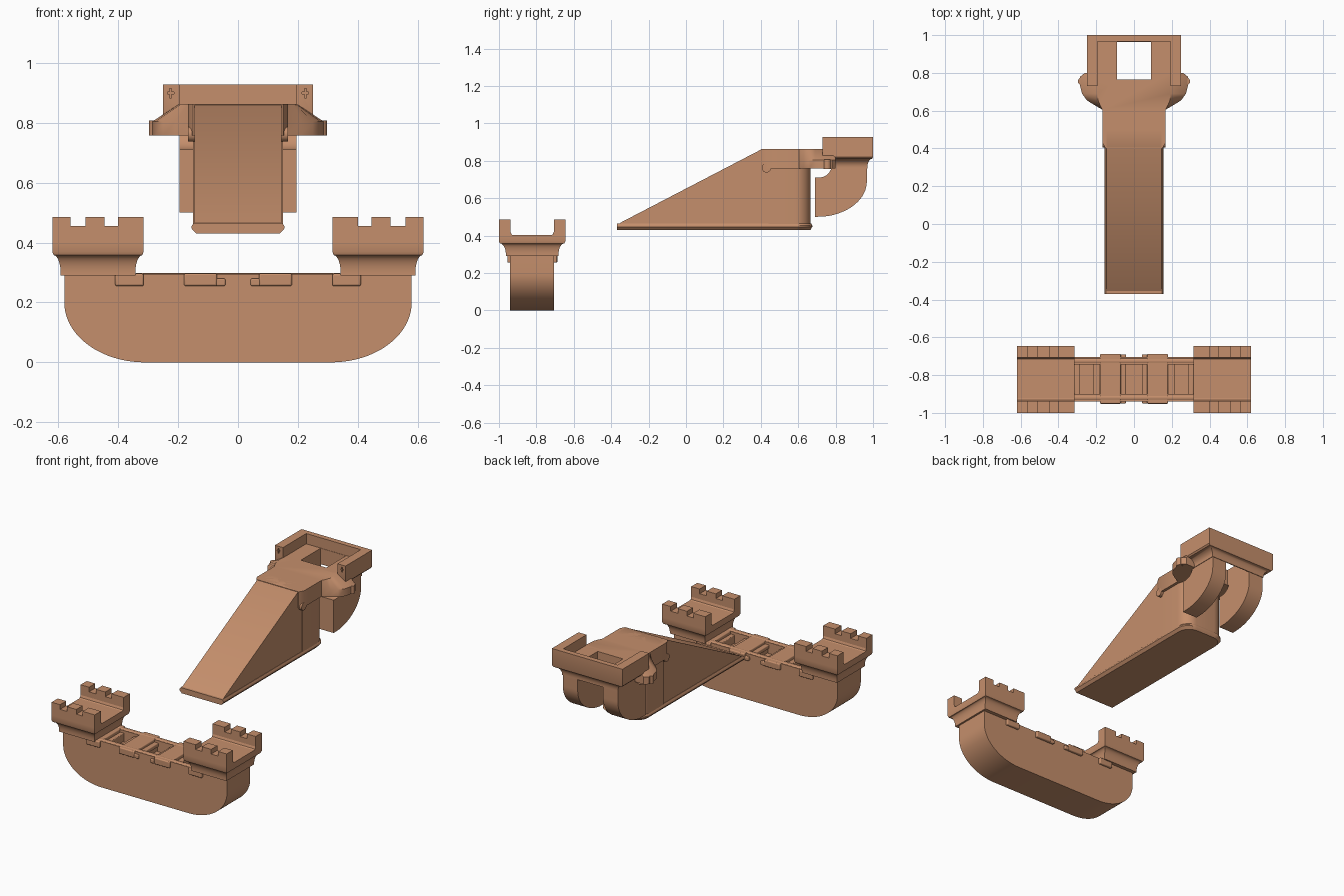
import bpy, bmesh, math

if "Cube" in bpy.data.objects:
    bpy.data.objects.remove(bpy.data.objects["Cube"])

clay = bpy.data.materials.new("clay_brown")
clay.diffuse_color = (0.56, 0.275, 0.15, 1)
clay.use_nodes = True
clay.node_tree.nodes["Principled BSDF"].inputs["Base Color"].default_value = clay.diffuse_color


def finish(name, bm, bevel=0.0):
    bmesh.ops.recalc_face_normals(bm, faces=bm.faces)
    me = bpy.data.meshes.new(name)
    bm.to_mesh(me)
    bm.free()
    me.materials.append(clay)
    ob = bpy.data.objects.new(name, me)
    bpy.context.collection.objects.link(ob)
    if bevel:
        m = ob.modifiers.new("bevel", 'BEVEL')
        m.width, m.segments = bevel, 3
    smooth(ob)
    return ob


def smooth(ob):
    bpy.ops.object.select_all(action='DESELECT')
    ob.select_set(True)
    bpy.context.view_layer.objects.active = ob
    bpy.ops.object.shade_smooth_by_angle(angle=math.radians(35))


def loft(name, rings, bevel=0.0):
    """Skin a stack of equal-length closed rings of 3D points, with end caps."""
    bm = bmesh.new()
    vs = [[bm.verts.new(p) for p in r] for r in rings]
    n = len(rings[0])
    for a, b in zip(vs, vs[1:]):
        for i in range(n):
            bm.faces.new((a[i], a[(i + 1) % n], b[(i + 1) % n], b[i]))
    bm.faces.new(vs[0])
    bm.faces.new(vs[-1])
    return finish(name, bm, bevel)


def prism_y(name, pts, y0, y1, bevel=0.0):
    return loft(name, [[(x, y, z) for x, z in pts] for y in (y0, y1)], bevel)


def prism_x(name, pts, x0, x1, bevel=0.0):
    return loft(name, [[(x, y, z) for y, z in pts] for x in (x0, x1)], bevel)


def rect(x0, x1, y0, y1, z):
    return [(x0, y0, z), (x1, y0, z), (x1, y1, z), (x0, y1, z)]


def box(name, x0, x1, y0, y1, z0, z1, bevel=0.0):
    return loft(name, [rect(x0, x1, y0, y1, z0), rect(x0, x1, y0, y1, z1)], bevel)


def arc(cx, cy, rx, ry, a0, a1, n=16):
    return [(cx + rx * math.cos(math.radians(a0 + (a1 - a0) * i / n)),
             cy + ry * math.sin(math.radians(a0 + (a1 - a0) * i / n))) for i in range(n + 1)]


def cylinder(name, r, depth, loc, axis):
    ring = arc(0, 0, r, r, 0, 345, 23)
    put = {'X': lambda u, v, d: (d, u, v), 'Z': lambda u, v, d: (u, v, d)}[axis]
    return loft(name, [[tuple(a + b for a, b in zip(loc, put(u, v, d))) for u, v in ring]
                       for d in (-depth / 2, depth / 2)])


def cut(ob, *cutters):
    for c in cutters:
        m = ob.modifiers.new("cut", 'BOOLEAN')
        m.operation, m.object, m.solver = 'DIFFERENCE', c, 'EXACT'
        bpy.context.view_layer.objects.active = ob
        bpy.ops.object.modifier_apply(modifier=m.name)
        bpy.data.objects.remove(c)
    smooth(ob)


def flare(name, x0, x1, y0, y1, z0, z1, dx, dy, top):
    """Corbel: concave flare from an inset footprint up to the full one, then a block."""
    rings = [rect(x0 + dx, x1 - dx, y0 + dy, y1 - dy, z0)]
    for i in range(9):
        a = math.pi / 2 * i / 8
        k = 0.15 + 0.85 * math.cos(a)
        z = z0 + (z1 - z0) * (0.1 + 0.75 * math.sin(a))
        rings.append(rect(x0 + dx * k, x1 - dx * k, y0 + dy * k, y1 - dy * k, z))
    rings += [rect(x0, x1, y0, y1, z1), rect(x0, x1, y0, y1, top)]
    return loft(name, rings)


# ---------- Long boat-shaped base ----------
profile = arc(0.31, 0.2, 0.27, 0.2, -90, 0, 20) + [(0.58, 0.295)]
profile += [(-x, z) for x, z in reversed(profile)]
hull = prism_y("hull", profile, -0.94, -0.705)
cut(hull, box("deck_cutter", -0.34, 0.34, -0.9, -0.745, 0.225, 0.4))
for y in (-0.92, -0.725):
    cylinder("deck_rail", 0.02, 0.68, (0, y, 0.279), 'X')

for s in (-1, 1):
    def sx(a, b):
        return sorted((s * a, s * b))
    # flared tower with notched walls
    x0, x1 = sx(0.315, 0.62)
    flare("tower_base", x0, x1, -1, -0.645, 0.29, 0.37, 0.028, 0.037, 0.402)
    steps = [(0.315, 0.4), (0.4, 0.485), (0.4, 0.455), (0.445, 0.455), (0.445, 0.485),
             (0.51, 0.485), (0.51, 0.455), (0.56, 0.455), (0.56, 0.485), (0.62, 0.485),
             (0.62, 0.4)]
    steps.insert(1, (0.315, 0.485))
    steps[2] = (0.4, 0.485)
    for y0, y1, inner in ((-1, -0.938, -0.938), (-0.707, -0.645, -0.707)):
        prism_y("tower_wall", [(s * x, z) for x, z in steps], y0, y1)
        d = 0.018 if y0 == -1 else -0.018
        prism_x("wall_fillet", [(inner, 0.4), (inner + d, 0.4), (inner + d * 0.3, 0.406),
                                (inner, 0.42)], x0, x1)
    # straps wrapped over the deck edges
    box("deck_strap", *sx(0.07, 0.18), -0.952, -0.688, 0.255, 0.297, 0.006)
    box("strap_tab", *sx(0.042, 0.075), -0.95, -0.69, 0.255, 0.28, 0.005)
    box("tower_strap", *sx(0.315, 0.41), -0.955, -0.69, 0.255, 0.296, 0.006)
    # cross slats between the rails
    for a, b in ((0.285, 0.315), (0.18, 0.215), (0.05, 0.07)):
        box("deck_slat", *sx(a, b), -0.905, -0.74, 0.226, 0.278, 0.004)

# remove strap tops over the deck pocket by leaving the two straps as planks
# ---------- Tall ramp piece ----------
prism_x("ramp", [(-0.37, 0.455), (-0.345, 0.472), (0.405, 0.862), (0.5, 0.862), (0.5, 0.455)],
        -0.145, 0.145)


def rounded(w, y0, y1, r, z):
    half = [(w, y0)] + arc(w - r, y1 - r, r, r, 0, 90, 8)
    return [(x, y, z) for x, y in half + [(-x, y) for x, y in reversed(half)]]


loft("ramp_foot", [rounded(0.14, -0.37, 0.665, 0.08, 0.43), rounded(0.155, -0.37, 0.675, 0.08, 0.447),
                   rounded(0.155, -0.37, 0.675, 0.08, 0.455), rounded(0.148, -0.37, 0.67, 0.08, 0.465)])
loft("column", [rounded(0.15, 0.44, 0.665, 0.08, 0.455), rounded(0.15, 0.44, 0.665, 0.08, 0.8)])

# top slab with side wings sloping outwards
low = [(0.15, 0.4), (0.167, 0.43), (0.167, 0.605), (0.21, 0.63), (0.25, 0.655), (0.275, 0.69),
       (0.285, 0.73), (0.285, 0.78), (0.26, 0.8), (0.2, 0.8)]
high = [(0.15, 0.4), (0.167, 0.43), (0.167, 0.605), (0.18, 0.63), (0.19, 0.655), (0.195, 0.69),
        (0.197, 0.73), (0.197, 0.78), (0.196, 0.8), (0.19, 0.8)]


def both(pts, z):
    return [(x, y, z) for x, y in pts + [(-x, y) for x, y in reversed(pts)]]


slab = loft("top_slab", [both(low, 0.758), both(low, 0.805), both(high, 0.862)])
cut(slab, box("slab_cutter", -0.09, 0.09, 0.765, 0.9, 0.7, 0.95),
    cylinder("pin_hole_cutter", 0.02, 0.04, (0, 0.445, 0.862), 'Z'))

# U-shaped castle at the back with an open well
castle = flare("castle", -0.25, 0.25, 0.73, 1.0, 0.76, 0.82, 0.052, 0.03, 0.928)
cutters = [box("inside_cutter", -0.193, 0.193, 0.6, 0.966, 0.862, 1.0),
           box("well_cutter", -0.09, 0.09, 0.765, 0.964, 0.7, 1.0)]
for s in (-1, 1):
    cutters += [box("slit_cutter", s * 0.225 - 0.003, s * 0.225 + 0.003, 0.7, 0.74, 0.882, 0.914),
                box("slit_cutter", s * 0.225 - 0.011, s * 0.225 + 0.011, 0.7, 0.739, 0.896, 0.902)]
cut(castle, *cutters)

# curved legs, wing pins and side knobs
leg = [(0.69, 0.5)] + arc(0.70, 0.69, 0.267, 0.19, -80, 0, 16) + [(0.967, 0.84), (0.78, 0.84)]
leg += arc(0.71, 0.78, 0.07, 0.07, 0, -90, 8) + [(0.69, 0.71)]
for s in (-1, 1):
    a, b = sorted((s * 0.09, s * 0.195))
    prism_x("hook_leg", leg, a, b)
    cylinder("wing_pin", 0.02, 0.05, (s * 0.277, 0.755, 0.782), 'Z')
    cylinder("side_knob", 0.025, 0.04, (s * 0.147, 0.43, 0.762), 'X')
